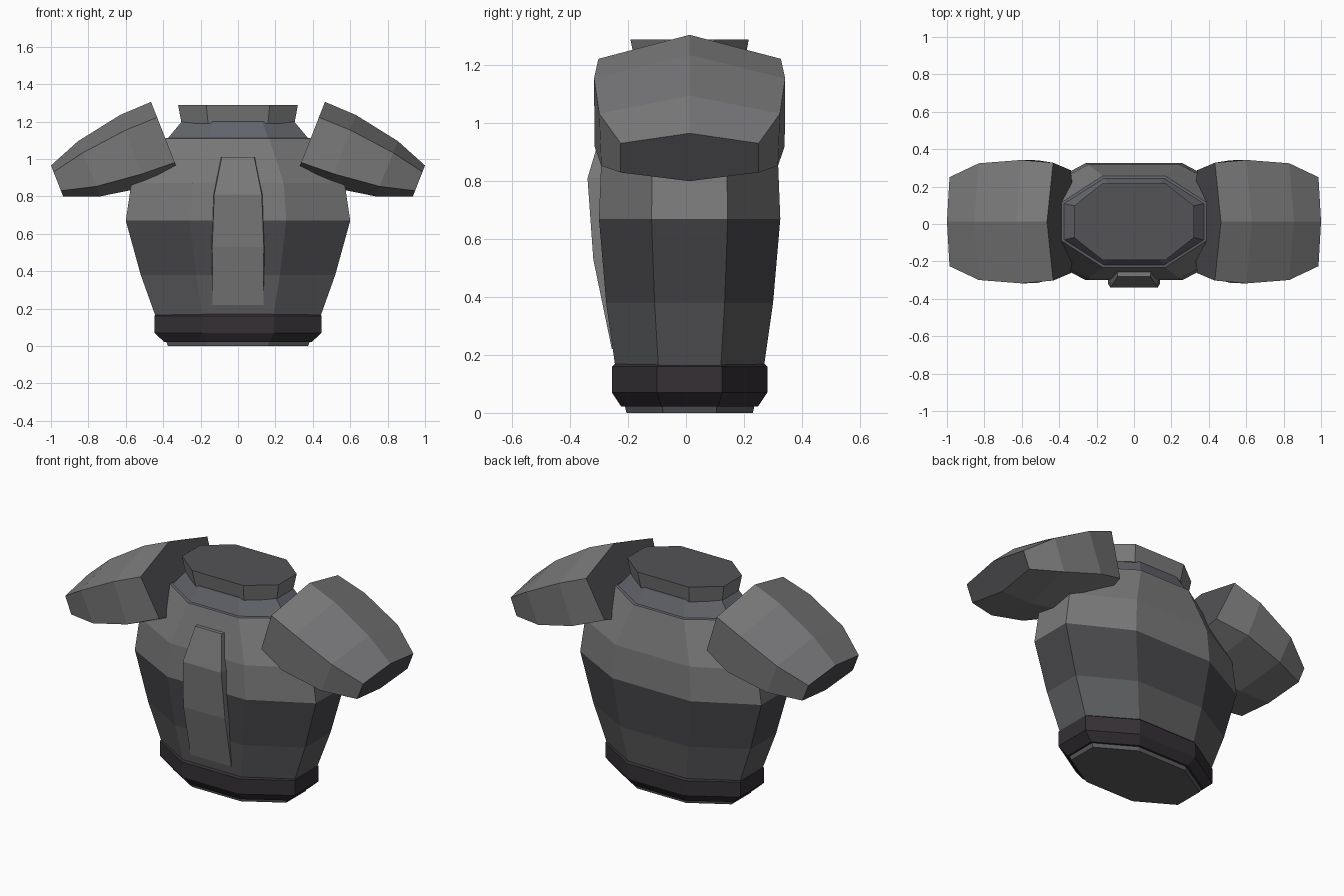
import bpy
import bmesh

if "Cube" in bpy.data.objects:
    bpy.data.objects.remove(bpy.data.objects["Cube"])

CY = 0.0125  # the model's depth centre
COLORS = {
    "light_grey": (0.195, 0.195, 0.20, 1), "mid_grey": (0.108, 0.109, 0.115, 1),
    "slate_grey": (0.068, 0.068, 0.076, 1), "shoulder_grey": (0.125, 0.125, 0.15, 1),
    "cap_grey": (0.088, 0.088, 0.097, 1), "belt_dark": (0.035, 0.03, 0.035, 1)}
MATS = {}
for key, rgba in COLORS.items():
    MATS[key] = bpy.data.materials.new(key)
    MATS[key].diffuse_color = rgba


def loft(name, rings, bands, start_cap=None, end_cap=None):
    """Skin point rings and cap both ends; bands names one colour, or one per strip."""
    n, strips = len(rings[0]), len(rings) - 1
    if isinstance(bands, str):
        bands = [bands] * strips
    cols = list(bands) + [start_cap or bands[0], end_cap or bands[-1]]
    slots = list(dict.fromkeys(cols))
    mesh = bpy.data.meshes.new(name)
    for key in slots:
        mesh.materials.append(MATS[key])
    bm = bmesh.new()
    vs = [[bm.verts.new(p) for p in ring] for ring in rings]
    for i in range(strips):
        for j in range(n):
            k = (j + 1) % n
            f = bm.faces.new((vs[i][j], vs[i][k], vs[i + 1][k], vs[i + 1][j]))
            f.material_index = slots.index(cols[i])
    bm.faces.new(vs[0]).material_index = slots.index(cols[-2])
    bm.faces.new(vs[-1]).material_index = slots.index(cols[-1])
    bmesh.ops.recalc_face_normals(bm, faces=bm.faces)
    bm.to_mesh(mesh)
    bm.free()
    obj = bpy.data.objects.new(name, mesh)
    bpy.context.collection.objects.link(obj)
    return obj


def octagon(z, hx, hy, fx=0.43):
    """Stretched octagon ring; fx is the flat share of the front edge."""
    a, b = hx * fx, hy * 0.42
    pts = [(hx, -b), (hx, b), (a, hy), (-a, hy), (-hx, b), (-hx, -b), (-a, -hy), (a, -hy)]
    return [(x, y + CY, z) for x, y in pts]


# Torso: dark waist, light chest, small ledge and sloped shoulders
loft("torso", [octagon(*r) for r in [
    (0.0, 0.375, 0.218), (0.17, 0.445, 0.258), (0.38, 0.52, 0.288), (0.67, 0.60, 0.313),
    (0.87, 0.57, 0.305), (1.11, 0.387, 0.245), (1.113, 0.373, 0.232), (1.20, 0.30, 0.19)]],
    ["mid_grey", "mid_grey", "slate_grey", "light_grey", "light_grey", "shoulder_grey", "shoulder_grey"])

# Flared collar with a closed dark top
loft("collar", [octagon(1.19, 0.302, 0.185, 0.53), octagon(1.288, 0.32, 0.204, 0.53)],
     "light_grey", end_cap="cap_grey")

# Dark belt
loft("belt", [octagon(*r) for r in [
    (0.022, 0.395, 0.236), (0.07, 0.447, 0.268), (0.16, 0.447, 0.268), (0.17, 0.435, 0.258)]],
    "belt_dark")

# Chest strip
loft("chest_strip", [
    [(-w, -0.2, z), (w, -0.2, z), (w - 0.01, y, z), (-w + 0.01, y, z)]
    for z, w, y in [(0.22, 0.145, -0.256), (0.53, 0.148, -0.32), (0.81, 0.137, -0.34), (1.01, 0.097, -0.28)]],
    "light_grey")

# Shoulder pads: hexagonal rings from a top ridge to a bottom ridge
PAD = [((0.465, 1.305), (0.31, 0.91), 0.315, 0.275),
       ((0.63, 1.235), (0.49, 0.85), 0.33, 0.328),
       ((0.855, 1.095), (0.735, 0.80), 0.312, 0.305),
       ((1.0, 0.965), (0.935, 0.80), 0.238, 0.238)]
for side, label in ((1, "left"), (-1, "right")):
    rings = []
    for top, bottom, upper_y, lower_y in PAD:
        ring = []
        for t, y in ((0, 0), (0.21, upper_y), (0.82, lower_y), (1, 0), (0.82, -lower_y), (0.21, -upper_y)):
            x = top[0] + (bottom[0] - top[0]) * t
            z = top[1] + (bottom[1] - top[1]) * t
            ring.append((side * x, y + CY, z))
        rings.append(ring)
    loft(label + "_shoulder_pad", rings, "light_grey", "cap_grey", "slate_grey")

for m in bpy.data.materials:
    if m.users and not m.is_grease_pencil:
        m.use_nodes = True
        m.node_tree.nodes["Principled BSDF"].inputs["Base Color"].default_value = m.diffuse_color
